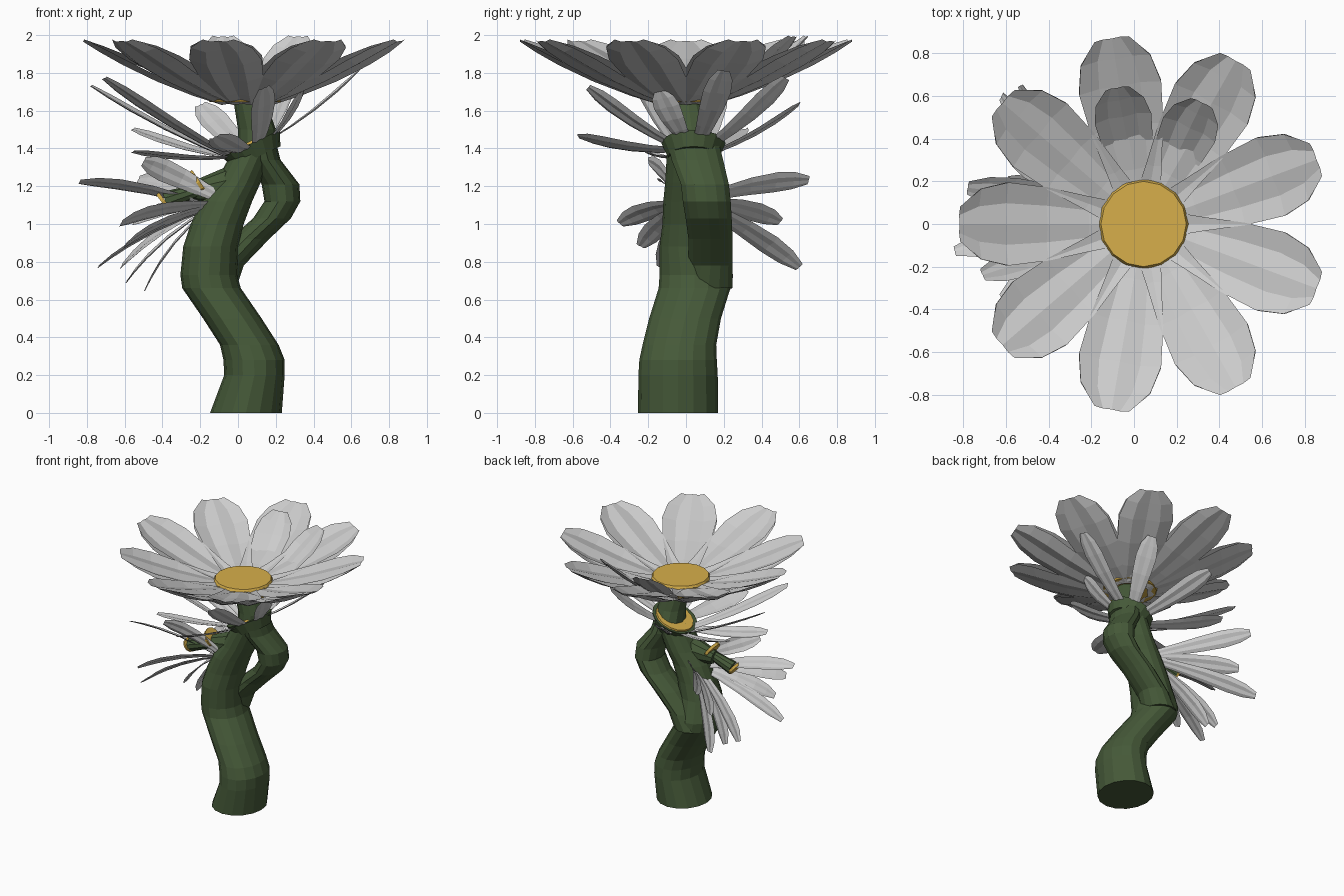
import bpy, bmesh, math
from mathutils import Vector as V

if "Cube" in bpy.data.objects:
    bpy.data.objects.remove(bpy.data.objects["Cube"])


def material(name, col):
    m = bpy.data.materials.new(name)
    m.diffuse_color = (*col, 1)
    m.use_nodes = True
    m.node_tree.nodes["Principled BSDF"].inputs["Base Color"].default_value = m.diffuse_color
    return m


GREEN = material("stem_green", (0.06, 0.10, 0.04))
YELLOW = material("disc_yellow", (0.68, 0.43, 0.07))


def finish(name, bm, mat=None):
    me = bpy.data.meshes.new(name)
    bm.to_mesh(me)
    bm.free()
    ob = bpy.data.objects.new(name, me)
    bpy.context.collection.objects.link(ob)
    if mat:
        me.materials.append(mat)
    return ob


def stem(name, sections, sides=14):
    """Loft of horizontal ellipses: (x, y, z, rx, ry)."""
    bm = bmesh.new()
    rings = []
    for x, y, z, rx, ry in sections:
        rings.append([bm.verts.new((x + rx * math.cos(2 * math.pi * i / sides),
                                    y + ry * math.sin(2 * math.pi * i / sides), z))
                      for i in range(sides)])
    for a, b in zip(rings, rings[1:]):
        for i in range(sides):
            j = (i + 1) % sides
            bm.faces.new((a[i], a[j], b[j], b[i]))
    bm.faces.new(rings[0][::-1])
    bm.faces.new(rings[-1])
    return finish(name, bm, GREEN)


def drum(name, center, axis, r1, r2, depth, mat, sides=16):
    """Tapered cylinder along an axis."""
    bm = bmesh.new()
    bmesh.ops.create_cone(bm, cap_ends=True, segments=sides, radius1=r1, radius2=r2, depth=depth)
    ob = finish(name, bm, mat)
    ob.rotation_mode = 'QUATERNION'
    ob.rotation_quaternion = V(axis).to_track_quat('Z', 'Y')
    ob.location = center
    return ob


PROFILE = [(0, .5), (.2, .66), (.45, .88), (.7, 1), (.87, .85), (1, .42)]
PLEAT = [.16, 0, .07, 0, .16]


def add_petal(bm, root, tip, half_w, axis, sag, thick):
    """Pleated petal, blunt tip, with an upper skin when thick > 0."""
    d = tip - root
    side = axis.cross(d).normalized()
    n = d.cross(side).normalized()
    for lift in ((0, thick) if thick else (0,)):
        rows = []
        for t, w in PROFILE:
            c = root + d * t + n * (lift * (1 - t) - sag * 4 * t * (1 - t))
            rows.append([bm.verts.new(c + side * half_w * w * (k - 2) / 2
                                      + n * half_w * w * PLEAT[k]) for k in range(5)])
        for a, b in zip(rows, rows[1:]):
            for k in range(4):
                bm.faces.new((a[k], b[k], b[k + 1], a[k + 1]))
    bmesh.ops.remove_doubles(bm, verts=bm.verts[:], dist=1e-5)


def petals(name, center, axis, root_r, tips, half_w, sag, thick=0):
    """Petals running from a root circle to the given tips."""
    bm = bmesh.new()
    c, ax = V(center), V(axis).normalized()
    for tip in tips:
        out = V(tip) - c
        out = (out - ax * out.dot(ax)).normalized()
        add_petal(bm, c + out * root_r, V(tip), half_w, ax, sag, thick)
    return finish(name, bm)


# Stems
stem("main_stem", [(.042, -.042, 0, .19, .212), (.087, -.042, .2, .16, .21),
                   (.085, -.042, .28, .162, .205), (.06, -.035, .36, .155, .195),
                   (-.03, -.005, .5, .155, .19), (-.14, .045, .66, .155, .19),
                   (-.155, .045, .73, .15, .185), (-.145, .02, .88, .145, .16),
                   (-.11, .02, 1, .14, .145), (-.06, .02, 1.12, .135, .14),
                   (.0, .03, 1.22, .12, .14), (.085, .04, 1.4, .105, .14)], 16)
stem("looping_stem", [(-.13, .12, .66, .12, .13), (-.07, .13, .78, .1, .12),
                      (.06, .13, .92, .105, .12), (.18, .12, 1.03, .1, .125),
                      (.235, .11, 1.12, .095, .13), (.225, .1, 1.21, .1, .13),
                      (.14, .06, 1.34, .085, .14), (.12, .04, 1.42, .085, .14)], 14)
stem("upper_stem", [(.1, .05, 1.38, .1, .13), (.1, .03, 1.5, .1, .1),
                    (.06, .01, 1.66, .085, .08)], 12)

# Top flower: stacked discs and a ring of nine petals plus two inner ones
TOP = (.045, 0, 1.63)
drum("top_disc", (.045, 0, 1.735), (0, 0, 1), .215, .2, .03, YELLOW)
drum("top_disc_underside", (.04, 0, 1.66), (0, 0, 1), .19, .205, .03, YELLOW)
tips = [(.045 + .865 * math.cos(math.radians(a)), .885 * math.sin(math.radians(a)), 1.965)
        for a in range(20, 380, 40)]
petals("top_petals", TOP, (0, 0, 1), .13, tips, .195, .03, .08)
petals("top_inner_petals", TOP, (0, 0, 1), .15, [(-.08, .64, 1.99), (.32, .57, 1.99)], .135, .03)

# Middle flower wrapped around the upper stem, tilted to the left
MID_AX = (-.42, 0, .9)
drum("middle_calyx", (.085, .04, 1.39), MID_AX, .135, .17, .08, GREEN)
drum("middle_disc", (.065, .05, 1.425), MID_AX, .145, .14, .025, YELLOW)
petals("middle_petals", (.07, .05, 1.4), MID_AX, .13,
       [(-.78, .17, 1.73), (-.71, -.24, 1.77), (-.56, -.2, 1.38), (-.12, -.57, 1.46),
        (-.56, .3, 1.5), (.14, -.52, 1.72), (.34, -.14, 1.70),
        (.64, .2, 1.81), (.28, .53, 1.77), (-.2, .6, 1.63)], .075, .02)

# Side flower on the left, petals drooping outward
SIDE_AX = (-.85, 0, .45)
petals("side_petals", (-.11, .03, 1.16), SIDE_AX, .1,
       [(-.84, -.13, 1.22), (-.74, -.13, .77), (-.62, .6, .77), (-.59, .2, .69),
        (-.49, .22, .65), (-.53, .65, 1.23), (-.62, -.35, 1.0), (-.55, .5, 1.01),
        (-.6, -.24, .88), (-.5, -.2, 1.33)], .062, -.03)
drum("side_branch", (-.14, .0, 1.19), (-.93, -.1, -.15), .1, .05, .2, GREEN, 10)
drum("side_disc_inner", (-.21, -.02, 1.22), (-.8, 0, -.55), .075, .07, .02, YELLOW, 12)
drum("side_branch_end", (-.3, -.03, 1.15), (-.93, 0, -.3), .035, .05, .18, GREEN, 10)
drum("side_disc_outer", (-.395, -.035, 1.12), (-.8, 0, -.6), .055, .05, .02, YELLOW, 12)
